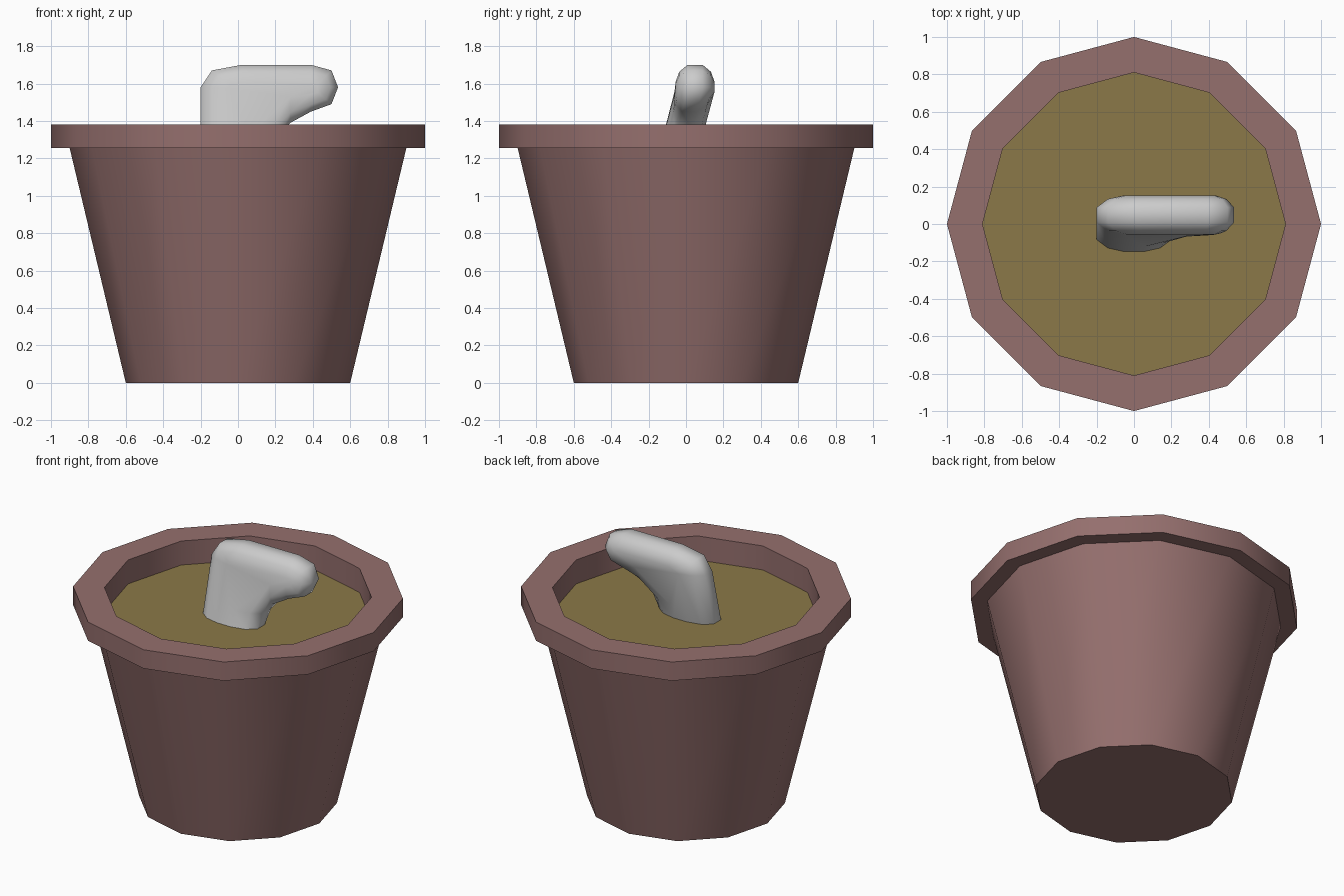
import bpy, bmesh, math
from mathutils import Vector

if "Cube" in bpy.data.objects:
    bpy.data.objects.remove(bpy.data.objects["Cube"])

SIDES = 12
SOIL_Z = 1.22


def finish(name, bm, angle, color=None):
    bmesh.ops.recalc_face_normals(bm, faces=bm.faces)
    mesh = bpy.data.meshes.new(name)
    bm.to_mesh(mesh)
    bm.free()
    obj = bpy.data.objects.new(name, mesh)
    bpy.context.collection.objects.link(obj)
    if color:
        mat = bpy.data.materials.new(name + "_colour")
        mat.diffuse_color = (*color, 1)
        mat.use_nodes = True
        mat.node_tree.nodes["Principled BSDF"].inputs["Base Color"].default_value = mat.diffuse_color
        mesh.materials.append(mat)
    bpy.ops.object.select_all(action='DESELECT')
    obj.select_set(True)
    bpy.context.view_layer.objects.active = obj
    bpy.ops.object.shade_smooth_by_angle(angle=math.radians(angle))
    return obj


def bridge(bm, a, b):
    n = len(a)
    for i in range(n):
        j = (i + 1) % n
        bm.faces.new((a[i], a[j], b[j], b[i]))


def ring(bm, r, z):
    return [bm.verts.new((r * math.cos(i * math.tau / SIDES),
                          r * math.sin(i * math.tau / SIDES), z))
            for i in range(SIDES)]


# Pot: tapered wall, overhanging rim and short inner wall
bm = bmesh.new()
profile = [(0.6, 0), (0.9, 1.255), (1.0, 1.255), (1.0, 1.38), (0.81, 1.38), (0.81, SOIL_Z)]
rings = [ring(bm, r, z) for r, z in profile]
for a, b in zip(rings, rings[1:]):
    bridge(bm, a, b)
bm.faces.new(rings[0])
# close temporarily so that normals are consistent, then open for the soil
lid = bm.faces.new(rings[-1])
bmesh.ops.recalc_face_normals(bm, faces=bm.faces)
bmesh.ops.delete(bm, geom=[lid], context='FACES_ONLY')
finish("pot", bm, 40, (0.30, 0.16, 0.155))

# Soil disc
bm = bmesh.new()
bm.faces.new(ring(bm, 0.81, SOIL_Z))
finish("soil", bm, 30, (0.26, 0.19, 0.065))

# Bent stub: side outline in x/z, pulled in toward a bent spine at each layer
outline = [(-0.2, SOIL_Z), (-0.2, 1.58), (-0.14, 1.67), (0.02, 1.7), (0.39, 1.7),
           (0.5, 1.67), (0.535, 1.58), (0.5, 1.49), (0.39, 1.45), (0.28, 1.39),
           (0.225, 1.32), (0.2, SOIL_Z)]
spine = [Vector((0.0, SOIL_Z)), Vector((0.0, 1.575)), Vector((0.4, 1.575))]


def nearest(p):
    hits = []
    for a, b in zip(spine, spine[1:]):
        d = b - a
        t = max(0, min(1, (p - a).dot(d) / d.length_squared))
        hits.append(a + d * t)
    return min(hits, key=lambda h: (h - p).length)


bm = bmesh.new()
layers = [(-0.105, 0.25), (-0.085, 0.7), (-0.04, 1), (0.04, 1), (0.085, 0.7), (0.105, 0.25)]
loops = []
for y, k in layers:
    loop = []
    for pt in outline:
        p = Vector(pt)
        p = nearest(p).lerp(p, k)
        lean = 0.27 * (min(p.y, 1.56) - 1.38)
        loop.append(bm.verts.new((p.x, y + lean, p.y)))
    loops.append(loop)
for a, b in zip(loops, loops[1:]):
    bridge(bm, a, b)
bm.faces.new(loops[0])
bm.faces.new(loops[-1])
finish("bent_stub", bm, 65)
